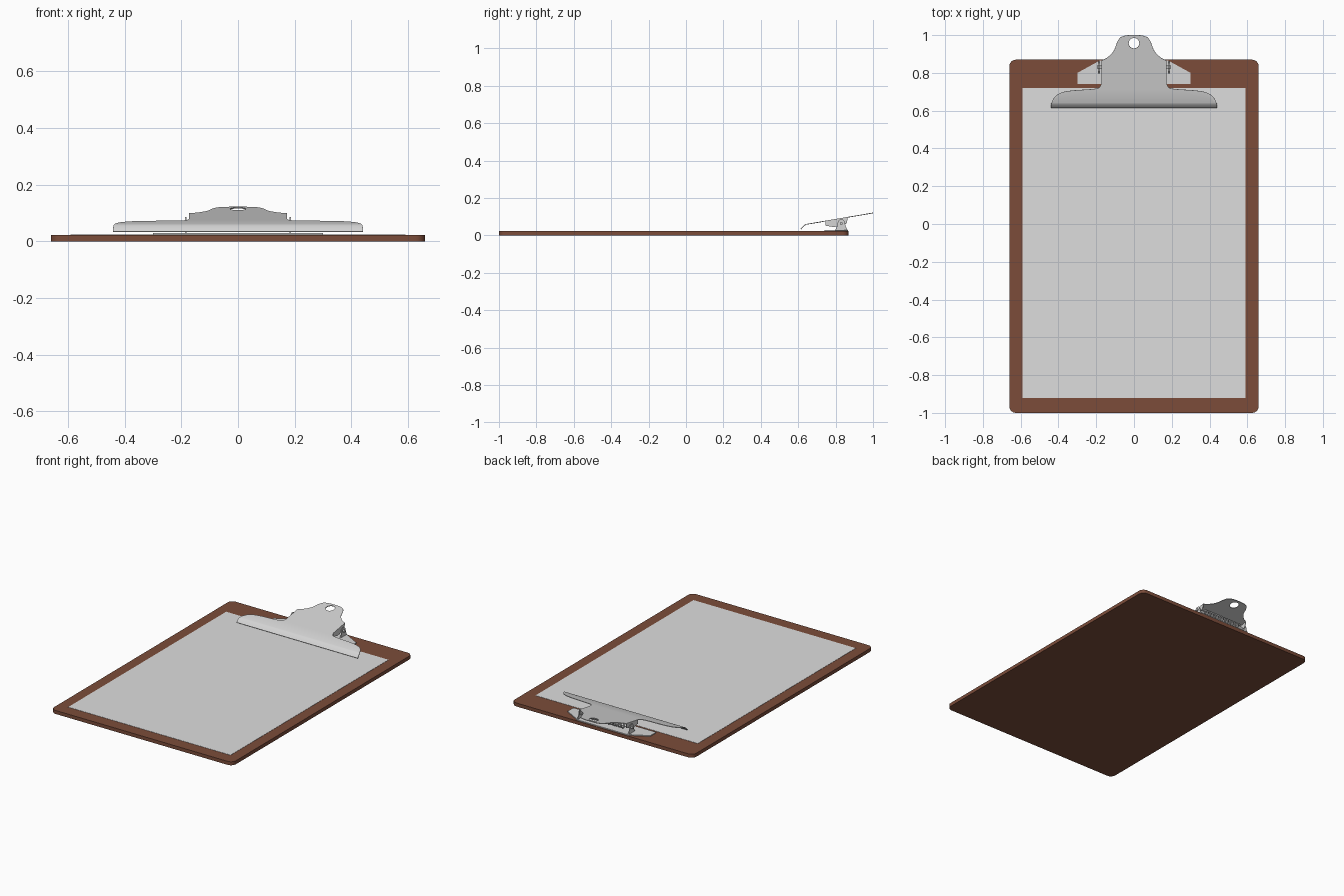
import bpy, bmesh, math
from mathutils import Vector

if "Cube" in bpy.data.objects:
    bpy.data.objects.remove(bpy.data.objects["Cube"])


def material(name, rgb):
    m = bpy.data.materials.new(name)
    m.diffuse_color = (*rgb, 1)
    m.use_nodes = True
    m.node_tree.nodes["Principled BSDF"].inputs["Base Color"].default_value = m.diffuse_color
    return m


BROWN = material("brown hardboard", (0.2, 0.073, 0.042))
WHITE = material("paper white", (0.73, 0.73, 0.73))
STEEL = material("steel grey", (0.66, 0.66, 0.66))


def finish(ob, mat, angle=35):
    ob.data.materials.append(mat)
    bpy.ops.object.select_all(action='DESELECT')
    ob.select_set(True)
    bpy.context.view_layer.objects.active = ob
    bpy.ops.object.shade_smooth_by_angle(angle=math.radians(angle))
    return ob


def add(name, bm):
    me = bpy.data.meshes.new(name)
    bm.to_mesh(me)
    bm.free()
    ob = bpy.data.objects.new(name, me)
    bpy.context.collection.objects.link(ob)
    return ob


def prism(name, pts, lo, hi, mat, axis='z'):
    """Extrude a 2D outline along z (points are x,y) or along x (points are y,z)."""
    bm = bmesh.new()
    place = (lambda p, h: (p[0], p[1], h)) if axis == 'z' else (lambda p, h: (h, p[0], p[1]))
    a = [bm.verts.new(place(p, lo)) for p in pts]
    b = [bm.verts.new(place(p, hi)) for p in pts]
    n = len(pts)
    bm.faces.new(a[::-1])
    bm.faces.new(b)
    for i in range(n):
        bm.faces.new((a[i], a[(i + 1) % n], b[(i + 1) % n], b[i]))
    bmesh.ops.recalc_face_normals(bm, faces=bm.faces)
    return finish(add(name, bm), mat)


def rounded_rect(x, y0, y1, r, seg=6):
    pts = []
    for k, (cx, cy) in enumerate([(x - r, y1 - r), (r - x, y1 - r), (r - x, y0 + r), (x - r, y0 + r)]):
        for i in range(seg + 1):
            a = math.pi / 2 * (k + i / seg)
            pts.append((cx + r * math.cos(a), cy + r * math.sin(a)))
    return pts


def spline(pts, steps=4):
    """Catmull-Rom curve through the points."""
    p = [Vector(q) for q in pts]
    p = [p[0]] + p + [p[-1]]
    out = []
    for i in range(1, len(p) - 2):
        a, b, c, d = p[i - 1:i + 3]
        for s in range(steps):
            t = s / steps
            out.append(0.5 * (2 * b + (c - a) * t + (2 * a - 5 * b + 4 * c - d) * t ** 2
                              + (3 * b - a - 3 * c + d) * t ** 3))
    return out + [p[-1]]


# Board and sheet of paper
prism("board", rounded_rect(0.66, -1.0, 0.87, 0.035), 0, 0.023, BROWN)
prism("paper", [(-0.59, -0.92), (0.59, -0.92), (0.59, 0.72), (-0.59, 0.72)], 0.023, 0.0245, WHITE)

# Clip plate: flat outline with a hanging hole, then bent along y
half = spline([(0.44, 0.613), (0.438, 0.635), (0.42, 0.672), (0.385, 0.695), (0.33, 0.706),
               (0.22, 0.714), (0.185, 0.722), (0.172, 0.745)])
half += spline([(0.172, 0.865), (0.14, 0.882), (0.108, 0.915), (0.09, 0.96),
                (0.072, 0.987), (0.04, 0.998), (0, 1.0)])
outline = [(p[0], p[1]) for p in half] + [(-p[0], p[1]) for p in half[-2::-1]]
hole = [(0.028 * math.cos(i * math.tau / 24), 0.957 + 0.028 * math.sin(i * math.tau / 24)) for i in range(24)]


def clip_z(y):
    if y > 0.642:
        return 0.061 + (y - 0.642) * 0.061 / 0.358
    t = (0.642 - y) / 0.029
    return 0.061 - 0.008 * t - 0.018 * t ** 1.6


bm = bmesh.new()
for loop in (outline, hole):
    vs = [bm.verts.new((x, y, 0)) for x, y in loop]
    for i in range(len(vs)):
        bm.edges.new((vs[i - 1], vs[i]))
bmesh.ops.triangle_fill(bm, use_beauty=True, use_dissolve=False, edges=bm.edges[:])
for y in (0.618, 0.624, 0.63, 0.636, 0.642):
    bmesh.ops.bisect_plane(bm, geom=bm.verts[:] + bm.edges[:] + bm.faces[:],
                           plane_co=(0, y, 0), plane_no=(0, 1, 0))
for f in bm.faces:
    f.normal_update()
    if f.normal.z < 0:
        f.normal_flip()
for v in bm.verts:
    v.co.z = clip_z(v.co.y)
clip = add("clip_plate", bm)
bpy.context.view_layer.objects.active = clip
mod = clip.modifiers.new("thickness", 'SOLIDIFY')
mod.thickness = 0.004
mod.offset = -1
bpy.ops.object.modifier_apply(modifier=mod.name)
finish(clip, STEEL)

# Base plate riveted to the board
prism("clip_base", [(-0.30, 0.74), (0.30, 0.74), (0.30, 0.80), (0.18, 0.866),
                    (-0.18, 0.866), (-0.30, 0.80)], 0.023, 0.029, STEEL)

# Side flanges of the clip and upright lugs of the base
flange = [(0.745, clip_z(0.745) - 0.001), (0.745, 0.052), (0.79, 0.045), (0.81, 0.048),
          (0.86, 0.066), (0.865, clip_z(0.865) - 0.001)]
lug = [(0.797, 0.028), (0.864, 0.028), (0.853, 0.05), (0.848, 0.075), (0.838, 0.086),
       (0.822, 0.086), (0.812, 0.075), (0.809, 0.05)]
for side, s in (("left", -1), ("right", 1)):
    prism(side + "_flange", flange, s * 0.168, s * 0.172, STEEL, 'x')
    prism(side + "_lug", lug, s * 0.182, s * 0.187, STEEL, 'x')

# Hinge pin
pin = [(0.83 + 0.008 * math.cos(i * math.tau / 16), 0.064 + 0.008 * math.sin(i * math.tau / 16)) for i in range(16)]
prism("hinge_pin", pin, -0.196, 0.196, STEEL, 'x')

# Coil spring around the pin
turns, per = 14, 12
cu = bpy.data.curves.new("spring", 'CURVE')
cu.dimensions = '3D'
cu.bevel_depth = 0.0045
cu.bevel_resolution = 1
sp = cu.splines.new('POLY')
sp.points.add(turns * per)
for i, pt in enumerate(sp.points):
    a = i * math.tau / per
    pt.co = (-0.14 + 0.28 * i / (turns * per), 0.83 + 0.018 * math.cos(a), 0.064 + 0.018 * math.sin(a), 1)
cu.materials.append(STEEL)
bpy.context.collection.objects.link(bpy.data.objects.new("spring", cu))
